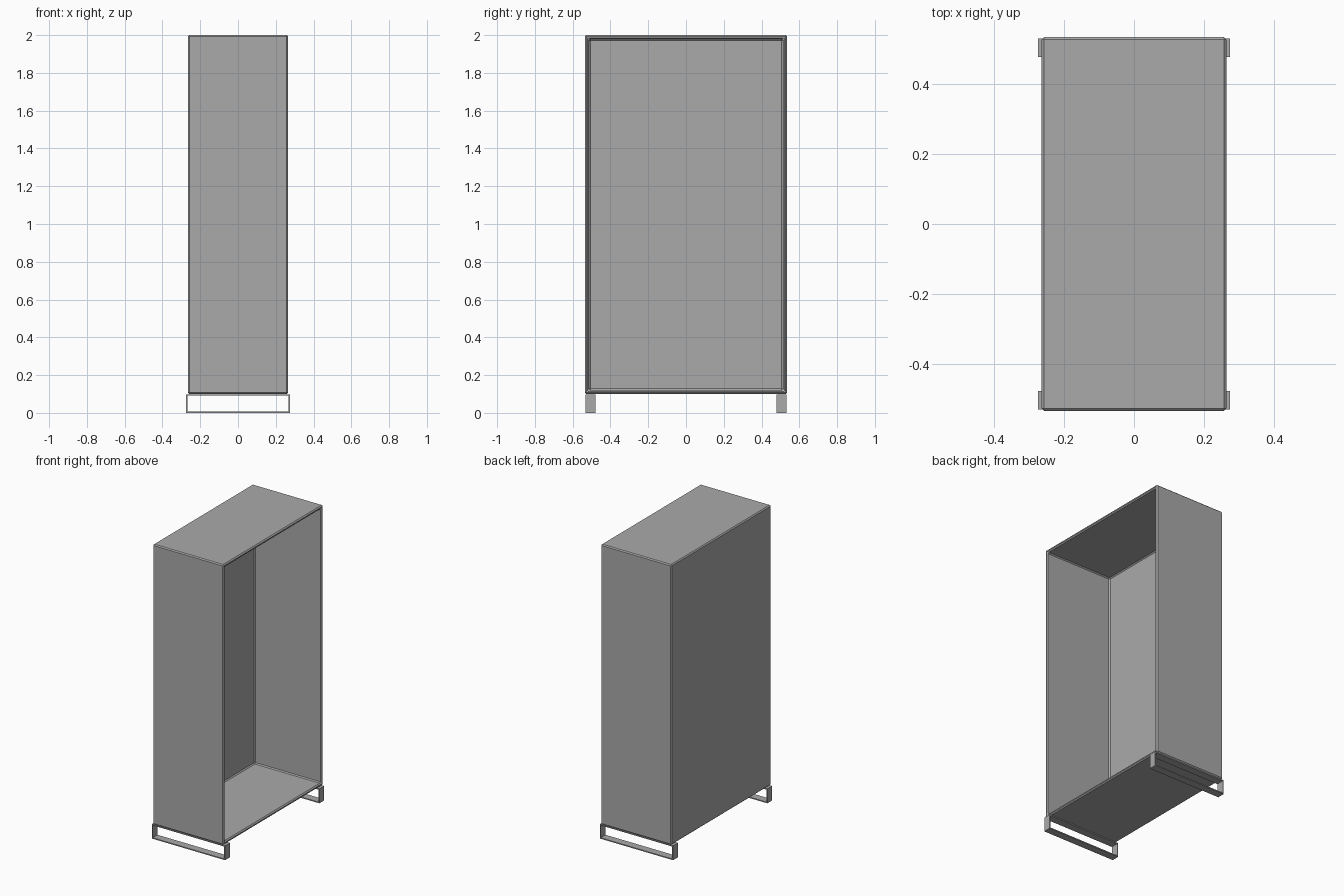
import bpy
import bmesh
from mathutils import Matrix, Vector

cube = bpy.data.objects.get("Cube")
if cube:
    bpy.data.objects.remove(cube, do_unlink=True)

grey = bpy.data.materials.new("mid_grey")
grey.use_nodes = True
grey.diffuse_color = (0.4, 0.4, 0.4, 1)
grey.node_tree.nodes["Principled BSDF"].inputs["Base Color"].default_value = (0.4, 0.4, 0.4, 1)


def add_box(bm, low, high):
    """Add a box between two corners."""
    low, high = Vector(low), Vector(high)
    place = Matrix.Translation((low + high) / 2) @ Matrix.Diagonal((*(high - low), 1))
    return bmesh.ops.create_cube(bm, size=1, matrix=place)["verts"]


def finish(name, bm, bevel):
    bmesh.ops.recalc_face_normals(bm, faces=bm.faces)
    mesh = bpy.data.meshes.new(name)
    bm.to_mesh(mesh)
    bm.free()
    mesh.materials.append(grey)
    obj = bpy.data.objects.new(name, mesh)
    bpy.context.collection.objects.link(obj)
    if bevel:
        mod = obj.modifiers.new("edge_bevel", "BEVEL")
        mod.width = bevel
        mod.segments = 1
    return obj


half_w, half_d, base, top = 0.265, 0.535, 0.1, 2.0
wall = 0.03

# Cabinet shell: a box whose +x face is inset and pushed in to the back panel
bm = bmesh.new()
add_box(bm, (-half_w, -half_d, base), (half_w, half_d, top))
bm.normal_update()
opening = max(bm.faces, key=lambda f: f.normal.x)
bmesh.ops.inset_region(bm, faces=[opening], thickness=wall)
inner = bmesh.ops.extrude_discrete_faces(bm, faces=[opening])["faces"][0]
bmesh.ops.translate(bm, verts=inner.verts, vec=(wall - 2 * half_w, 0, 0))
finish("cabinet_shell", bm, 0.007)

# Sled legs: flat bars bent into a closed rectangle
bar, leg_w, leg_top = 0.01, 0.275, 0.098
for name, y in (("front_leg", -0.505), ("back_leg", 0.505)):
    bm = bmesh.new()
    add_box(bm, (-leg_w, y - 0.026, 0), (leg_w, y + 0.026, leg_top))
    bm.normal_update()
    sides = [f for f in bm.faces if abs(f.normal.y) > 0.9]
    bmesh.ops.inset_individual(bm, faces=sides, thickness=bar)
    bmesh.ops.bridge_loops(bm, edges=list({e for f in sides for e in f.edges}))
    bmesh.ops.delete(bm, geom=sides, context="FACES_ONLY")
    finish(name, bm, 0)
